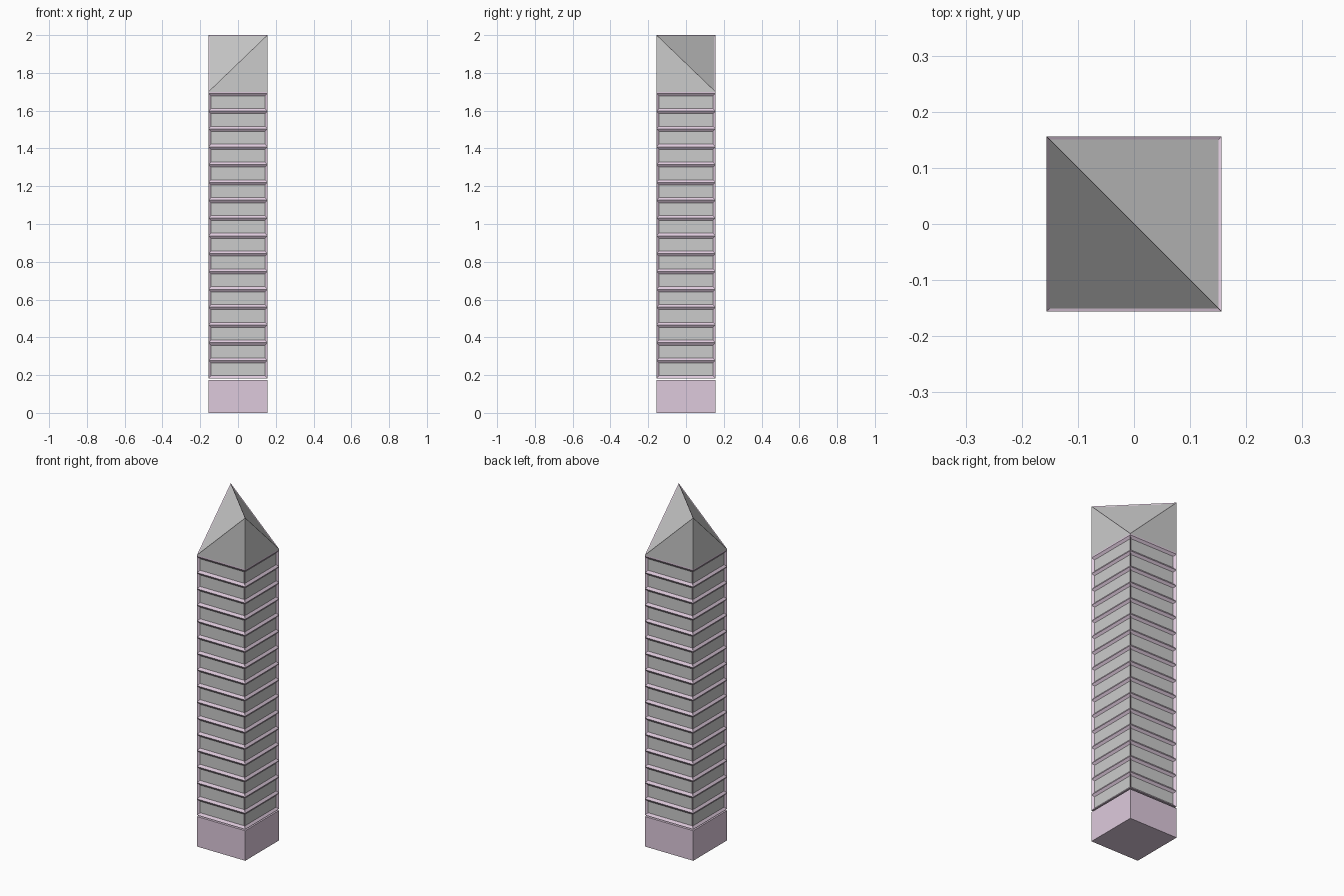
import bpy, bmesh
from mathutils import Vector

if "Cube" in bpy.data.objects:
    bpy.data.objects.remove(bpy.data.objects["Cube"])

H = 0.156            # half width of the tower
BASE_TOP = 0.175
BODY_LOW = 0.183
FLOOR = 0.0943
FLOORS = 16
ROOF_LOW = 1.70
ROOF_TOP = 2.0
CORNERS = [(-H, -H), (H, -H), (H, H), (-H, H)]


def material(name, color):
    m = bpy.data.materials.new(name)
    m.diffuse_color = (*color, 1)
    m.use_nodes = True
    m.node_tree.nodes["Principled BSDF"].inputs["Base Color"].default_value = m.diffuse_color
    return m


FRAME = material("mauve_frame", (0.73, 0.59, 0.72))
PANEL = material("grey_panel", (0.8, 0.8, 0.8))


def finish(bm, name):
    mesh = bpy.data.meshes.new(name)
    bm.to_mesh(mesh)
    bm.free()
    mesh.materials.append(FRAME)
    mesh.materials.append(PANEL)
    obj = bpy.data.objects.new(name, mesh)
    bpy.context.collection.objects.link(obj)
    return obj


def ring(bm, z):
    return [bm.verts.new((x, y, z)) for x, y in CORNERS]


def stack(bm, levels):
    """Square prism with a loop at every level; returns wall faces per storey."""
    rings = [ring(bm, z) for z in levels]
    storeys = []
    for lo, hi in zip(rings, rings[1:]):
        storeys.append([bm.faces.new((lo[i], lo[(i + 1) % 4], hi[(i + 1) % 4], hi[i]))
                        for i in range(4)])
    bm.faces.new(rings[0][::-1])
    return rings, storeys


def recess(bm, faces, border, depth):
    bmesh.ops.inset_individual(bm, faces=faces, thickness=border, depth=-depth,
                               use_even_offset=True)
    for f in faces:
        f.material_index = 1


# Solid plinth
bm = bmesh.new()
rings, _ = stack(bm, [0, BASE_TOP])
bm.faces.new(rings[-1])
finish(bm, "plinth")

# Tower with recessed window bands, topped by a ridge between two opposite corners
bm = bmesh.new()
levels = [BODY_LOW + i * FLOOR for i in range(FLOORS + 1)] + [ROOF_LOW]
rings, storeys = stack(bm, levels)
a, b, c, d = rings[-1]
peak_b = bm.verts.new((H, -H, ROOF_TOP))
peak_d = bm.verts.new((-H, H, ROOF_TOP))
gables = [bm.faces.new(v) for v in ((a, b, peak_b), (b, c, peak_b),
                                    (c, d, peak_d), (d, a, peak_d))]
slopes = [bm.faces.new(v) for v in ((a, peak_b, peak_d), (c, peak_d, peak_b))]
for f in gables:
    f.material_index = 1
bm.normal_update()
recess(bm, [f for s in storeys[:FLOORS] for f in s], 0.0137, 0.01)
recess(bm, slopes, 0.005, 0.003)
finish(bm, "tower")
